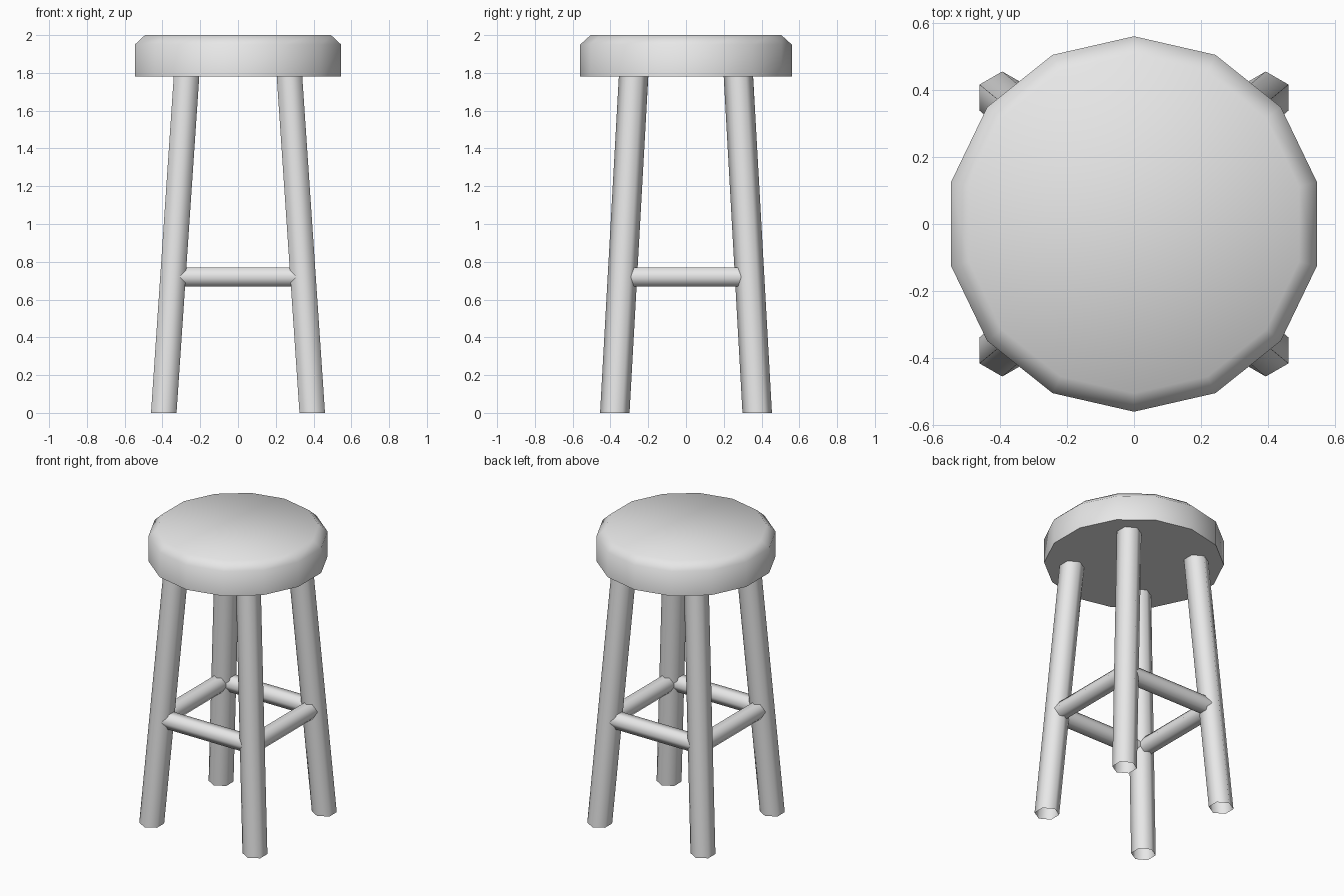
import bpy
import bmesh
from math import cos, sin, pi, radians
from mathutils import Vector

cube = bpy.data.objects.get("Cube")
if cube:
    bpy.data.objects.remove(cube, do_unlink=True)

grey = bpy.data.materials.new("plain_grey")
grey.use_nodes = True
grey.diffuse_color = (0.8, 0.8, 0.8, 1)
grey.node_tree.nodes["Principled BSDF"].inputs["Base Color"].default_value = (0.8, 0.8, 0.8, 1)


def loft(name, rings, caps):
    """Skin a stack of equal-sized rings of points, optionally capping both ends."""
    bm = bmesh.new()
    loops = [[bm.verts.new(p) for p in ring] for ring in rings]
    n = len(loops[0])
    for a, b in zip(loops, loops[1:]):
        for i in range(n):
            j = (i + 1) % n
            bm.faces.new((a[i], a[j], b[j], b[i]))
    if caps:
        bm.faces.new(loops[0][::-1])
        bm.faces.new(loops[-1])
    mesh = bpy.data.meshes.new(name)
    bm.to_mesh(mesh)
    bm.free()
    mesh.materials.append(grey)
    obj = bpy.data.objects.new(name, mesh)
    bpy.context.collection.objects.link(obj)
    bpy.ops.object.select_all(action="DESELECT")
    obj.select_set(True)
    bpy.context.view_layer.objects.active = obj
    bpy.ops.object.shade_smooth_by_angle(angle=radians(65))
    return obj


def ring(centre, radius, sides, u, v):
    """Regular polygon in the plane of u and v, first corner along u."""
    return [Vector(centre) + radius * (cos(2 * pi * i / sides) * u + sin(2 * pi * i / sides) * v)
            for i in range(sides)]


X, Y, Z = Vector((1, 0, 0)), Vector((0, 1, 0)), Vector((0, 0, 1))

# Seat: fourteen-sided disc with a chamfered top edge
seat_profile = [(0.56, 1.78), (0.56, 1.95), (0.505, 2.0)]
loft("seat", [ring((0, 0, z), r, 14, Y, -X) for r, z in seat_profile], True)

# Legs: splayed open hexagonal tubes cut level at the floor
FOOT, TOP = Vector((0.393, 0.377, 0)), Vector((0.272, 0.277, 1.79))
for sx, side in ((1, "left"), (-1, "right")):
    for sy, end in ((-1, "front"), (1, "back")):
        ends = [(p.x * sx, p.y * sy, p.z) for p in (FOOT, TOP)]
        loft(f"{end}_{side}_leg", [ring(p, 0.078, 6, Y, -X) for p in ends], False)

# Stretchers: hexagonal bars joining neighbouring legs
BAR_R = 0.058
bar = FOOT.lerp(TOP, 0.72 / TOP.z)
for s, end, side in ((-1, "front", "right"), (1, "back", "left")):
    loft(f"{end}_stretcher",
         [ring((x, s * bar.y, bar.z), BAR_R, 6, Y, Z) for x in (-bar.x, bar.x)], False)
    loft(f"{side}_stretcher",
         [ring((s * bar.x, y, bar.z), BAR_R, 6, -X, Z) for y in (-bar.y, bar.y)], False)
